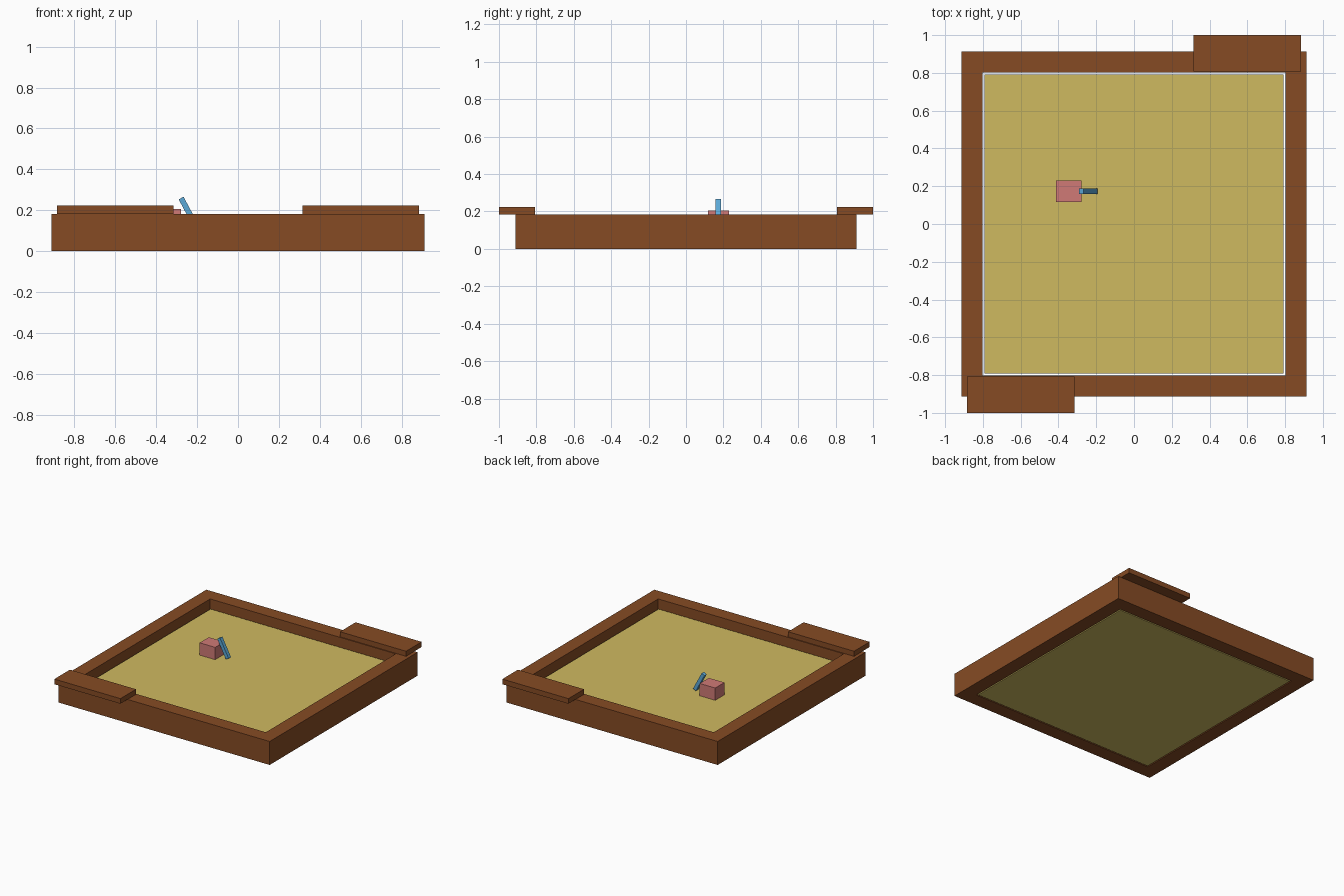
import bpy, bmesh
from math import radians
from mathutils import Matrix

cube = bpy.data.objects.get("Cube")
if cube:
    bpy.data.objects.remove(cube, do_unlink=True)


def material(name, rgb):
    """Flat material from an sRGB byte colour, stored as linear values."""
    color = [((c / 255 + 0.055) / 1.055) ** 2.4 for c in rgb] + [1]
    mat = bpy.data.materials.new(name)
    mat.use_nodes = True
    mat.diffuse_color = color
    mat.node_tree.nodes["Principled BSDF"].inputs["Base Color"].default_value = color
    return mat


wood = material("brown wood", (134, 75, 36))
sand = material("yellow sand", (207, 186, 96))
pink = material("pink plastic", (208, 122, 118))
blue = material("blue plastic", (92, 168, 214))


def add_object(name, bm, mat):
    mesh = bpy.data.meshes.new(name)
    bmesh.ops.recalc_face_normals(bm, faces=bm.faces)
    bm.to_mesh(mesh)
    bm.free()
    mesh.materials.append(mat)
    obj = bpy.data.objects.new(name, mesh)
    bpy.context.collection.objects.link(obj)
    return obj


def box(name, size, center, mat, tilt=0):
    bm = bmesh.new()
    bmesh.ops.create_cube(bm, size=1, matrix=Matrix.Diagonal((*size, 1)))
    obj = add_object(name, bm, mat)
    obj.location = center
    obj.rotation_euler.y = radians(tilt)
    return obj


# Square frame: a mitred ring of inner and outer loops
OUTER, INNER, HEIGHT = 0.912, 0.801, 0.183
bm = bmesh.new()
corners = [(-1, -1), (1, -1), (1, 1), (-1, 1)]
loops = [[bm.verts.new((x * r, y * r, z)) for x, y in corners]
         for r, z in ((OUTER, 0), (OUTER, HEIGHT), (INNER, HEIGHT), (INNER, 0))]
for i, loop in enumerate(loops):
    after = loops[(i + 1) % len(loops)]
    for k in range(4):
        n = (k + 1) % 4
        bm.faces.new((loop[k], loop[n], after[n], after[k]))
add_object("sandbox_frame", bm, wood)

# Sand filling, with a narrow gap to the frame
SAND_TOP = 0.11
box("sand", (1.584, 1.584, SAND_TOP), (0, 0, SAND_TOP / 2), sand)

# Corner seats overhanging the front and back
for name, side in (("front_seat", -1), ("back_seat", 1)):
    box(name, (0.57, 0.192, 0.04), (side * 0.6, side * 0.904, HEIGHT + 0.02), wood)

# Toy block on the sand, with a stick leaning on it
box("toy_block", (0.134, 0.113, 0.096), (-0.346, 0.173, SAND_TOP + 0.048), pink)
box("leaning_stick", (0.027, 0.029, 0.158), (-0.241, 0.173, 0.19), blue, tilt=-28)
